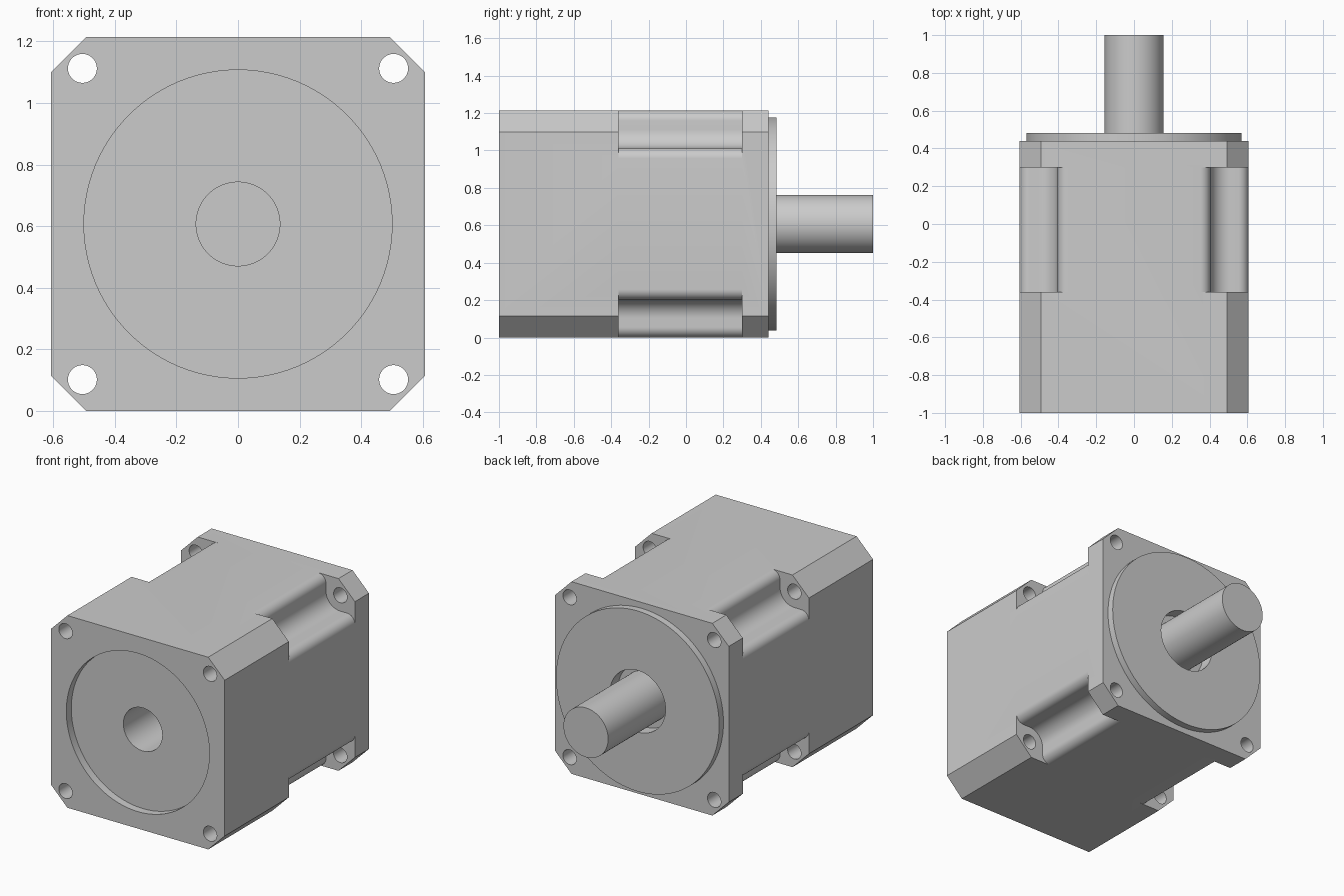
import bpy, bmesh
from math import sin, cos, pi

cube = bpy.data.objects.get("Cube")
if cube:
    bpy.data.objects.remove(cube, do_unlink=True)

HALF = 0.607       # half width of the housing, also the axis height
CHAMFER = 0.115
HOLE = 0.505       # bolt hole offset from the axis

metal = bpy.data.materials.new("grey metal")
metal.use_nodes = True
colour = (0.6, 0.6, 0.6, 1)
metal.diffuse_color = colour
metal.node_tree.nodes["Principled BSDF"].inputs["Base Color"].default_value = colour


def prism(name, outline, y0, y1):
    """Extrude an (x, z) outline, measured from the axis, along y."""
    bm = bmesh.new()
    face = bm.faces.new([bm.verts.new((x, y0, z + HALF)) for x, z in outline])
    ext = bmesh.ops.extrude_face_region(bm, geom=[face])
    verts = [v for v in ext["geom"] if isinstance(v, bmesh.types.BMVert)]
    bmesh.ops.translate(bm, verts=verts, vec=(0, y1 - y0, 0))
    bmesh.ops.recalc_face_normals(bm, faces=bm.faces)
    mesh = bpy.data.meshes.new(name)
    bm.to_mesh(mesh)
    bm.free()
    mesh.materials.append(metal)
    obj = bpy.data.objects.new(name, mesh)
    bpy.context.collection.objects.link(obj)
    return obj


def arc(cx, cz, r, a0, a1, n):
    return [(cx + r * cos(a0 + (a1 - a0) * i / n),
             cz + r * sin(a0 + (a1 - a0) * i / n)) for i in range(n + 1)]


def cylinder(name, r, y0, y1, cx=0, cz=0, n=80):
    return prism(name, arc(cx, cz, r, 0, 2 * pi, n)[:-1], y0, y1)


def combine(target, tool, operation="DIFFERENCE"):
    """Apply a boolean and discard the tool."""
    tool.hide_render = True
    mod = target.modifiers.new("cut", "BOOLEAN")
    mod.operation = operation
    mod.solver = "EXACT"
    mod.object = tool
    bpy.context.view_layer.objects.active = target
    bpy.ops.object.modifier_apply(modifier=mod.name)
    bpy.data.objects.remove(tool, do_unlink=True)


# Chamfered square housing
c = HALF - CHAMFER
octagon = [(HALF, -c), (HALF, c), (c, HALF), (-c, HALF),
           (-HALF, c), (-HALF, -c), (-c, -HALF), (c, -HALF)]
housing = prism("housing", octagon, -1, 0.44)

# Round pilot on the shaft side
combine(housing, cylinder("pilot", 0.57, 0.38, 0.483, n=96), "UNION")

# Corner slot profile: rounded lips either side of a scoop around the bolt hole
lip = 0.055
edge = HOLE - 0.1 - lip
slot = [(0.75, 0.75), (edge, 0.75)]
slot += arc(edge, HALF - lip, lip, pi / 2, 0, 10)
slot += arc(HOLE, HOLE, 0.1, pi, 1.5 * pi, 14)
slot += arc(HALF - lip, edge, lip, pi / 2, 0, 10)
slot += [(0.75, edge)]

# Slots and through bolt holes in all four corners
for sx in (-1, 1):
    for sz in (-1, 1):
        combine(housing, prism("slot_cutter", [(x * sx, z * sz) for x, z in slot], -0.36, 0.3))
        combine(housing, cylinder("bolt_cutter", 0.047, -1.1, 0.6, HOLE * sx, HOLE * sz, 40))

# Front register, input bore and clearance recess around the shaft
combine(housing, cylinder("register_cutter", 0.5, -1.1, -0.95, n=96))
combine(housing, cylinder("bore_cutter", 0.136, -1.1, -0.4, n=64))
combine(housing, cylinder("shaft_recess_cutter", 0.195, 0.4, 0.6, n=64))

# Output shaft
shaft = cylinder("output_shaft", 0.156, 0.4, 1)

for obj in (housing, shaft):
    bpy.ops.object.select_all(action="DESELECT")
    obj.select_set(True)
    bpy.context.view_layer.objects.active = obj
    bpy.ops.object.shade_smooth_by_angle(angle=0.5)
